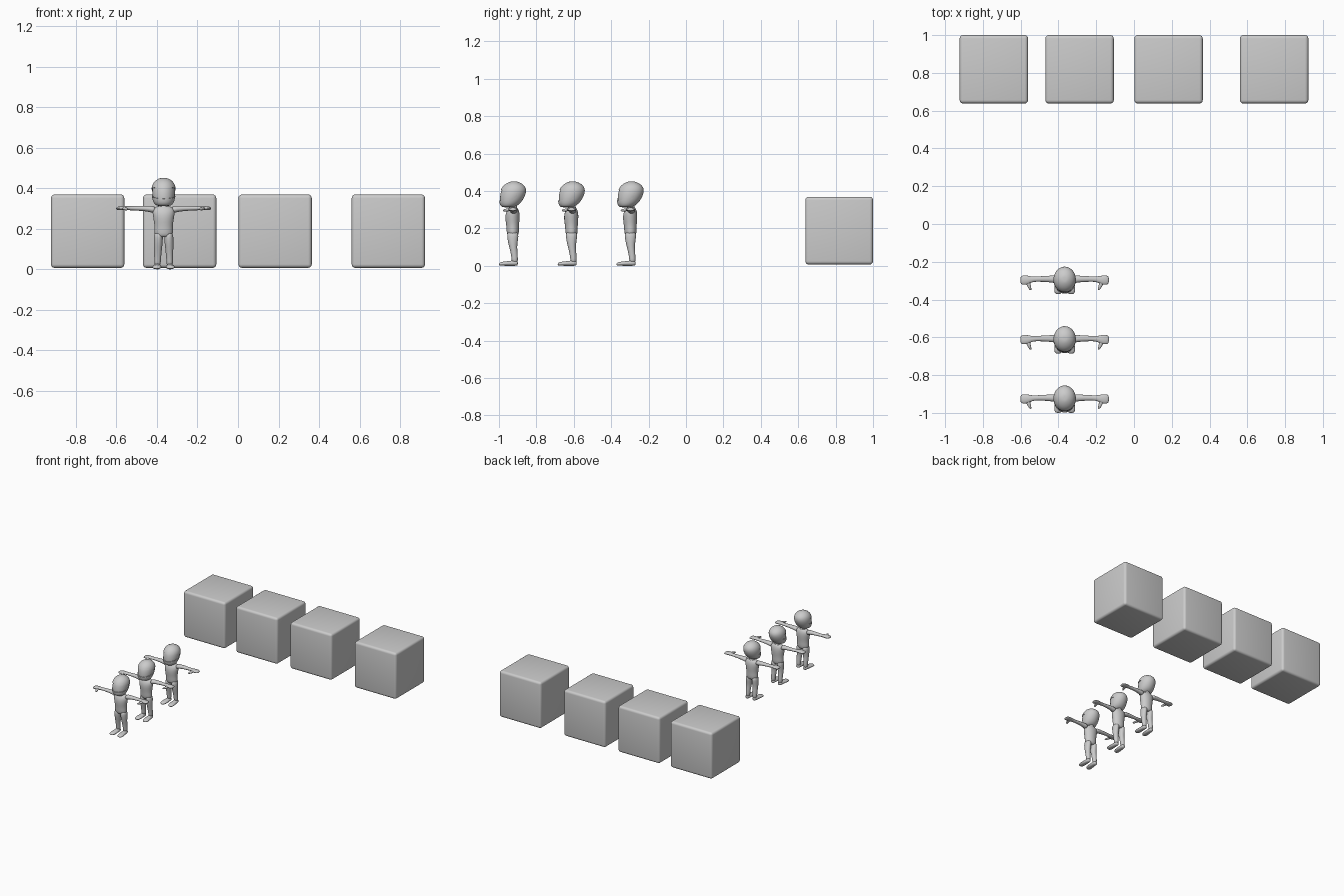
import bpy, bmesh
from math import sin, cos, pi
from mathutils import Vector

if "Cube" in bpy.data.objects:
    bpy.data.objects.remove(bpy.data.objects["Cube"])


def link(bm, name):
    bmesh.ops.recalc_face_normals(bm, faces=bm.faces)
    me = bpy.data.meshes.new(name)
    bm.to_mesh(me)
    bm.free()
    ob = bpy.data.objects.new(name, me)
    bpy.context.collection.objects.link(ob)
    return ob


def activate(ob):
    bpy.ops.object.select_all(action='DESELECT')
    ob.select_set(True)
    bpy.context.view_layer.objects.active = ob


def apply_all(ob):
    activate(ob)
    for m in list(ob.modifiers):
        bpy.ops.object.modifier_apply(modifier=m.name)


def loft(name, rings, axis='z', n=20, mirror=False, angle=60):
    """Skin elliptical rings (x, y, z, ra, rb) lying across the given axis."""
    u, v = {'z': ((1, 0, 0), (0, 1, 0)), 'x': ((0, 1, 0), (0, 0, 1)),
            'y': ((1, 0, 0), (0, 0, 1))}[axis]
    u, v = Vector(u), Vector(v)
    bm = bmesh.new()
    loops = []
    for x, y, z, ra, rb in rings:
        c = Vector((x, y, z))
        loops.append([bm.verts.new(c + u * ra * cos(2 * pi * i / n) + v * rb * sin(2 * pi * i / n))
                      for i in range(n)])
    for a, b in zip(loops, loops[1:]):
        for i in range(n):
            j = (i + 1) % n
            bm.faces.new((a[i], a[j], b[j], b[i]))
    bm.faces.new(loops[0])
    bm.faces.new(loops[-1])
    ob = link(bm, name)
    if mirror:
        ob.modifiers.new("Mirror", 'MIRROR')
    ob.modifiers.new("Smooth", 'SUBSURF').levels = 1
    apply_all(ob)
    bpy.ops.object.shade_smooth_by_angle(angle=angle * pi / 180)
    return ob


# Row of rounded blocks
for i, x in enumerate((-0.742, -0.288, 0.183, 0.742)):
    bm = bmesh.new()
    bmesh.ops.create_cube(bm, size=0.362)
    ob = link(bm, f"block_{i + 1}")
    ob.location = (x, 0.819, 0.188)
    b = ob.modifiers.new("Bevel", 'BEVEL')
    b.width, b.segments = 0.018, 4
    apply_all(ob)
    bpy.ops.object.shade_smooth_by_angle(angle=pi / 6)

# Helmet: (z, front y, back y, half width)
section = [(.312, -.050, .000, .028), (.318, -.062, .022, .043), (.335, -.070, .044, .053),
           (.36, -.071, .061, .059), (.39, -.068, .074, .061), (.415, -.060, .074, .058),
           (.436, -.042, .058, .045), (.449, -.016, .032, .022), (.451, -.002, .018, .009)]
rings = [(0, (f + b) / 2, z, w, (b - f) / 2) for z, f, b, w in section]
helmet = loft("helmet", rings, n=32, angle=40)
# Visor surface just inside the helmet shell
visor = loft("visor", [(x, y, .385 + (z - .385) * .94, a - .004, b - .004) for x, y, z, a, b in rings], n=32)

# Slot that opens the helmet for the visor
slot = [(-.12, .346), (-.07, .348), (-.04, .354), (.010, .362), (.021, .369), (.025, .379),
        (.021, .389), (.010, .396), (-.03, .402), (-.07, .405), (-.12, .405)]
bm = bmesh.new()
face = bm.faces.new([bm.verts.new((-.1, y, z)) for y, z in slot])
ext = bmesh.ops.extrude_face_region(bm, geom=[face])
bmesh.ops.translate(bm, vec=(.2, 0, 0), verts=[g for g in ext['geom'] if isinstance(g, bmesh.types.BMVert)])
cutter = link(bm, "visor_cutter")
m = helmet.modifiers.new("Slot", 'BOOLEAN')
m.operation, m.object, m.solver = 'DIFFERENCE', cutter, 'EXACT'
apply_all(helmet)
bpy.ops.object.shade_smooth_by_angle(angle=40 * pi / 180)
bpy.data.objects.remove(cutter)

# Body
torso = loft("torso", [(0, .002, .158, .030, .022), (0, .002, .166, .045, .031), (0, .002, .19, .047, .034),
                       (0, .001, .215, .045, .034), (0, 0, .25, .051, .039), (0, .001, .28, .056, .038),
                       (0, .003, .298, .054, .031), (0, .004, .309, .036, .024), (0, .004, .312, .025, .02)])
neck = loft("neck", [(0, .004, .295, .024, .024), (0, .004, .309, .024, .024),
                     (0, .004, .313, .019, .019), (0, .004, .34, .019, .019)])
legs = loft("legs", [(.025, .002, .185, .021, .03), (.026, .002, .155, .023, .031), (.027, .002, .125, .022, .026),
                     (.028, .004, .10, .020, .021), (.029, .009, .07, .018, .019),
                     (.030, .012, .04, .016, .017), (.030, .013, .015, .016, .017)], n=16, mirror=True)
feet = loft("feet", [(.030, .029, .014, .010, .009), (.030, .024, .014, .016, .014), (.031, .0, .014, .018, .015),
                     (.032, -.03, .012, .022, .012), (.034, -.055, .011, .023, .011),
                     (.034, -.068, .009, .017, .008), (.034, -.072, .008, .010, .004)],
            axis='y', n=16, mirror=True)
arms = loft("arms", [(.040, .006, .294, .022, .018), (.060, .007, .297, .020, .017), (.085, .008, .300, .017, .014),
                     (.125, .008, .301, .015, .012), (.165, .007, .301, .013, .010),
                     (.182, .004, .302, .019, .010), (.205, .002, .302, .026, .010),
                     (.225, .002, .301, .025, .009), (.235, .002, .300, .017, .005)],
            axis='x', n=16, mirror=True)
thumbs = loft("thumbs", [(.197, .0, .301, .014, .008), (.191, -.025, .299, .011, .008),
                         (.184, -.042, .297, .008, .007), (.180, -.051, .296, .005, .004)],
              axis='y', n=12, mirror=True)

# Three identical figures in a file
parts = [helmet, visor, torso, neck, legs, feet, arms, thumbs]
for i, y in enumerate((-0.928, -0.614, -0.299)):
    for p in parts:
        ob = p
        if i:
            ob = p.copy()
            bpy.context.collection.objects.link(ob)
        ob.name = f"{p.name.split('_')[0]}_{i + 1}"
        ob.location = (-0.367, y, 0)
